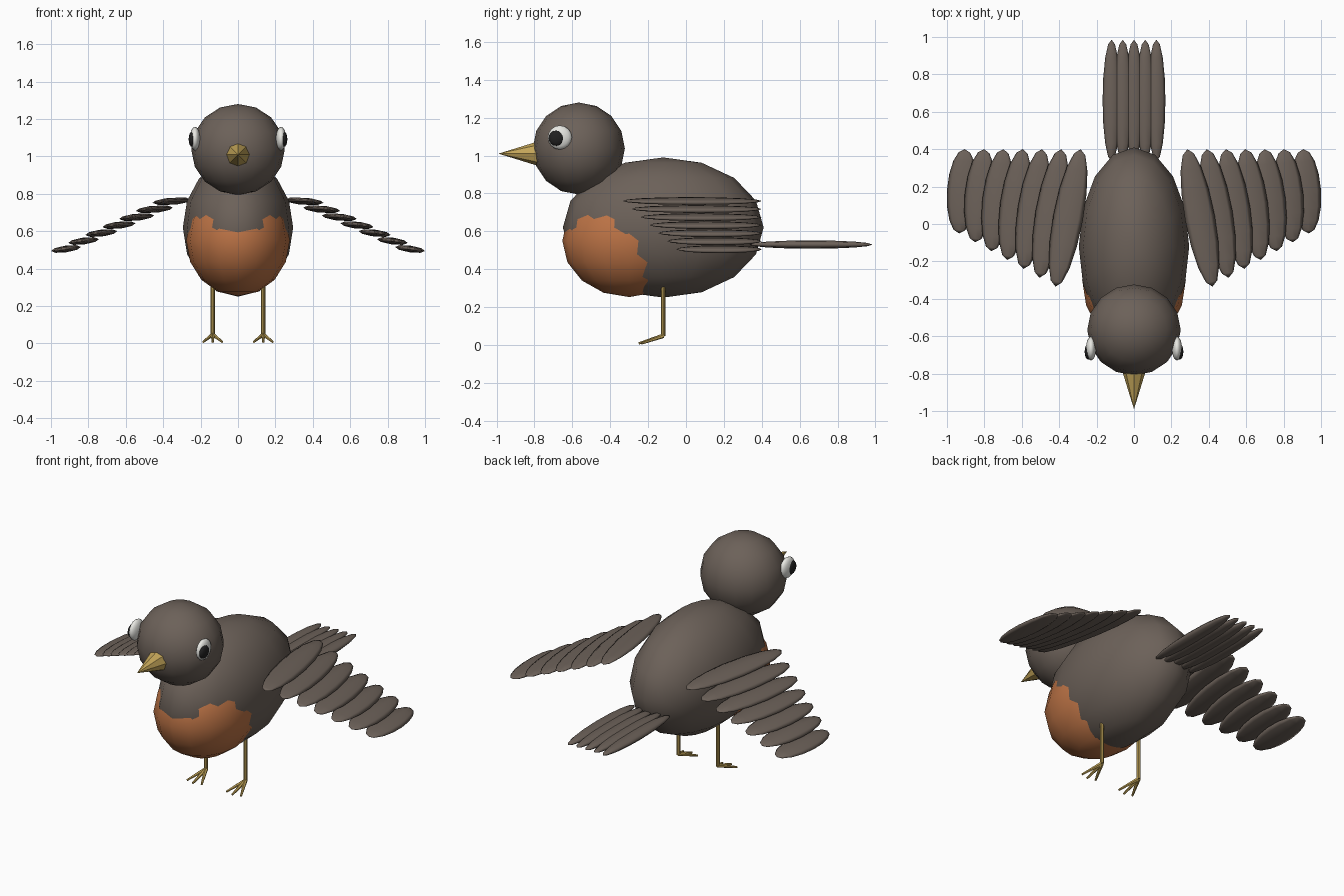
import bpy, math
from mathutils import Matrix, Vector

if "Cube" in bpy.data.objects:
    bpy.data.objects.remove(bpy.data.objects["Cube"])


def material(name, rgb):
    m = bpy.data.materials.new(name)
    m.diffuse_color = (*rgb, 1)
    m.use_nodes = True
    m.node_tree.nodes["Principled BSDF"].inputs["Base Color"].default_value = m.diffuse_color
    return m


BROWN = material("brown plumage", (0.15, 0.12, 0.10))
ORANGE = material("orange breast", (0.50, 0.17, 0.06))
GOLD = material("yellow horn", (0.55, 0.38, 0.10))
WHITE = material("eye white", (0.80, 0.80, 0.76))
BLACK = material("pupil black", (0.015, 0.015, 0.015))


def finish(name, mat, matrix, smooth=True):
    ob = bpy.context.object
    ob.name = name
    ob.data.materials.append(mat)
    ob.data.transform(matrix)
    if smooth:
        ob.data.shade_smooth()
    return ob


def ellipsoid(name, mat, center, radii, segments=16, rings=8, rot=Matrix()):
    bpy.ops.mesh.primitive_uv_sphere_add(segments=segments, ring_count=rings, radius=1)
    scale = Matrix.Diagonal((*radii, 1))
    return finish(name, mat, Matrix.Translation(center) @ rot @ scale)


def taper(name, mat, start, end, r1, r2, sides=8, smooth=False):
    a, b = Vector(start), Vector(end)
    bpy.ops.mesh.primitive_cone_add(vertices=sides, radius1=r1, radius2=r2, depth=(b - a).length)
    rot = (b - a).to_track_quat('Z', 'Y').to_matrix().to_4x4()
    return finish(name, mat, Matrix.Translation((a + b) / 2) @ rot, smooth)


def feather(name, front, back, half_width, thickness, roll=0):
    # flattened spindle whose poles are the two feather tips
    a, b = Vector(front), Vector(back)
    along = (b - a).normalized()
    across = along.cross(Vector((0, 0, 1))).normalized()
    basis = Matrix((across, along, across.cross(along))).transposed().to_4x4()
    rot = basis @ Matrix.Rotation(roll, 4, 'Y') @ Matrix.Rotation(math.pi / 2, 4, 'X')
    return ellipsoid(name, BROWN, (a + b) / 2,
                     (half_width, thickness, (b - a).length / 2), 8, 8, rot)


# Body, breast patch and head
ellipsoid("body", BROWN, (0, -0.12, 0.62), (0.295, 0.53, 0.37))
ellipsoid("breast", ORANGE, (0, -0.30, 0.55), (0.277, 0.353, 0.297))
ellipsoid("head", BROWN, (0, -0.566, 1.037), (0.25, 0.243, 0.243))

# Beak
taper("beak", GOLD, (0, -0.77, 1.01), (0, -0.99, 1.01), 0.068, 0.0)

# Tail feathers
for i in range(5):
    x = (i - 2) * 0.06
    feather(f"tail_feather_{i + 1}", (x, 0.335, 0.53), (x, 0.985, 0.53), 0.048, 0.022)

for side, s in (("left", 1), ("right", -1)):
    # Eyes
    turn = Matrix.Rotation(math.pi / 2, 4, 'Y')
    ellipsoid(f"{side}_eye", WHITE, (s * 0.23, -0.666, 1.095), (0.064, 0.064, 0.027), 16, 8, turn)
    ellipsoid(f"{side}_pupil", BLACK, (s * 0.245, -0.683, 1.092), (0.042, 0.042, 0.019), 16, 8, turn)

    # Wing feathers, fanned and stepping down toward the wing tip
    for i in range(7):
        t = i / 6
        z = 0.76 - 0.255 * t
        feather(f"{side}_wing_feather_{i + 1}",
                (s * (0.42 + 0.515 * t), -0.335 + 0.285 * t, z),
                (s * (0.285 + 0.62 * t), 0.40, z),
                0.081, 0.018, s * math.radians(8))

    # Legs with three toes each
    ankle = (s * 0.135, -0.12, 0.048)
    taper(f"{side}_leg", GOLD, (s * 0.135, -0.12, 0.305), ankle, 0.011, 0.011, 8, False)
    for k in (-1, 0, 1):
        taper(f"{side}_toe_{k + 2}", GOLD, ankle,
              (s * 0.135 + k * 0.05, -0.25 + abs(k) * 0.015, 0.008), 0.012, 0.006, 6, False)
